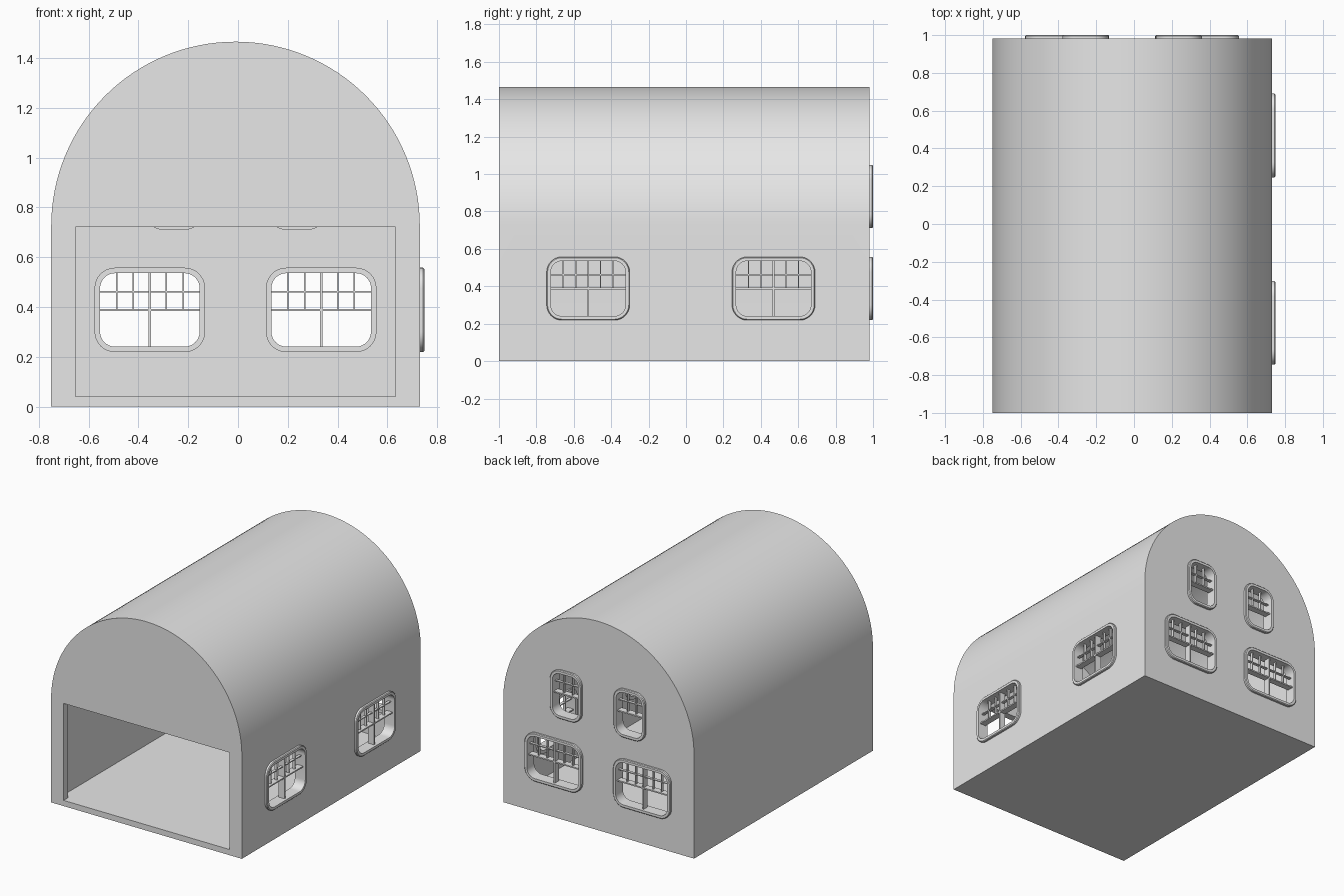
import bpy, bmesh, math
from mathutils import Matrix

cube = bpy.data.objects.get("Cube")
if cube:
    bpy.data.objects.remove(cube, do_unlink=True)

grey = bpy.data.materials.new("plain grey")
grey.use_nodes = True
grey.diffuse_color = (0.8, 0.8, 0.8, 1)
grey.node_tree.nodes["Principled BSDF"].inputs["Base Color"].default_value = (0.8, 0.8, 0.8, 1)

CX, RADIUS, WALL = -0.01, 0.74, 0.05
SPRING, FRONT, BACK = 0.725, -1.0, 0.982
PROUD = 0.018


def finish(name, bm):
    bmesh.ops.recalc_face_normals(bm, faces=bm.faces)
    mesh = bpy.data.meshes.new(name)
    bm.to_mesh(mesh)
    bm.free()
    mesh.materials.append(grey)
    obj = bpy.data.objects.new(name, mesh)
    bpy.context.collection.objects.link(obj)
    return obj


def prism(name, outline, y0, y1):
    """Extrude an x/z outline along y."""
    bm = bmesh.new()
    face = bm.faces.new([bm.verts.new((x, y0, z)) for x, z in outline])
    new = bmesh.ops.extrude_face_region(bm, geom=[face])["geom"]
    bmesh.ops.translate(bm, vec=(0, y1 - y0, 0),
                        verts=[v for v in new if isinstance(v, bmesh.types.BMVert)])
    return finish(name, bm)


def arch(radius, floor, steps=64):
    arc = [(CX + radius * math.cos(math.pi * i / steps),
            SPRING + radius * math.sin(math.pi * i / steps)) for i in range(steps + 1)]
    return [(CX - radius, floor), (CX + radius, floor)] + arc


def rounded(w, h, r, steps=8):
    pts = []
    for k, (sx, sz) in enumerate([(1, 1), (-1, 1), (-1, -1), (1, -1)]):
        for i in range(steps + 1):
            a = math.pi / 2 * (k + i / steps)
            pts.append((sx * (w / 2 - r) + r * math.cos(a), sz * (h / 2 - r) + r * math.sin(a)))
    return pts


def smooth(obj):
    bpy.ops.object.select_all(action='DESELECT')
    obj.select_set(True)
    bpy.context.view_layer.objects.active = obj
    bpy.ops.object.shade_smooth_by_angle(angle=math.radians(30))


def cut(obj, cutter):
    cutter.hide_render = True
    mod = obj.modifiers.new("cut", 'BOOLEAN')
    mod.operation, mod.solver, mod.object = 'DIFFERENCE', 'EXACT', cutter
    bpy.ops.object.select_all(action='DESELECT')
    obj.select_set(True)
    bpy.context.view_layer.objects.active = obj
    bpy.ops.object.modifier_apply(modifier=mod.name)
    bpy.data.objects.remove(cutter, do_unlink=True)


def frame(name, w, h, r):
    """Rounded ring through the wall, with a softened outer edge."""
    inner_end = -WALL - 0.012
    section = [(0, inner_end), (0.022, inner_end), (0.022, PROUD - 0.005),
               (0.017, PROUD), (0, PROUD)]
    bm = bmesh.new()
    loops = [[bm.verts.new((x, d, z)) for x, z in rounded(w + 2 * g, h + 2 * g, r + g)]
             for g, d in section]
    n = len(loops[0])
    for k, a in enumerate(loops):
        b = loops[(k + 1) % len(loops)]
        for i in range(n):
            j = (i + 1) % n
            bm.faces.new((a[i], a[j], b[j], b[i]))
    return finish(name, bm)


def bars(name, w, h, columns, mullion):
    """Transom, optional deep mullion and a small-pane grid above."""
    bm = bmesh.new()

    def bar(x, z, sx, sy, sz):
        mat = Matrix.Translation((x, -0.022, z)) @ Matrix.Diagonal((sx, sy, sz, 1))
        bmesh.ops.create_cube(bm, size=1, matrix=mat)

    bar(0, 0, w, 0.045, 0.009)
    bar(0, h / 4, w, 0.02, 0.006)
    if mullion:
        bar(0, 0, 0.009, 0.045, h)
    for i in range(1, columns):
        if not (mullion and 2 * i == columns):
            bar(w * (i / columns - 0.5), h / 4, 0.006, 0.02, h / 2)
    return finish(name, bm)


# Hollow shell with vaulted roof, floor and open front
shell = prism("vaulted_shell", arch(RADIUS, 0), FRONT, BACK)
cut(shell, prism("cavity", arch(RADIUS - WALL, 0.04), FRONT + WALL, BACK - WALL))
half = 0.643
doorway = [(CX - half, 0.04), (CX + half, 0.04), (CX + half, 0.72), (CX - half, 0.72)]
cut(shell, prism("doorway", doorway, FRONT - 0.1, FRONT + WALL + 0.02))

# Windows: name, position on the wall, turn, size, columns, mullion
side_x, turn = CX + RADIUS, -math.pi / 2
wide, narrow = (0.4, 0.295, 0.06), (0.2, 0.295, 0.055)
windows = [("side_front_window", (side_x, -0.523, 0.388), turn, wide, 6, True),
           ("side_rear_window", (side_x, 0.468, 0.388), turn, wide, 6, True)]
for side, s in (("left", 1), ("right", -1)):
    windows.append((f"back_lower_{side}_window", (CX + s * 0.344, BACK, 0.388), 0, wide, 6, True))
    windows.append((f"back_upper_{side}_window", (CX + s * 0.247, BACK, 0.88), 0, narrow, 3, False))

for name, place, angle, (w, h, r), columns, mullion in windows:
    matrix = Matrix.Translation(place) @ Matrix.Rotation(angle, 4, 'Z')
    hole = prism("hole", rounded(w + 0.02, h + 0.02, r + 0.01), -0.15, 0.1)
    ring = frame(name + "_frame", w, h, r)
    grid = bars(name + "_bars", w, h, columns, mullion)
    for obj in (hole, ring, grid):
        obj.matrix_world = matrix
    cut(shell, hole)
    smooth(ring)
smooth(shell)
